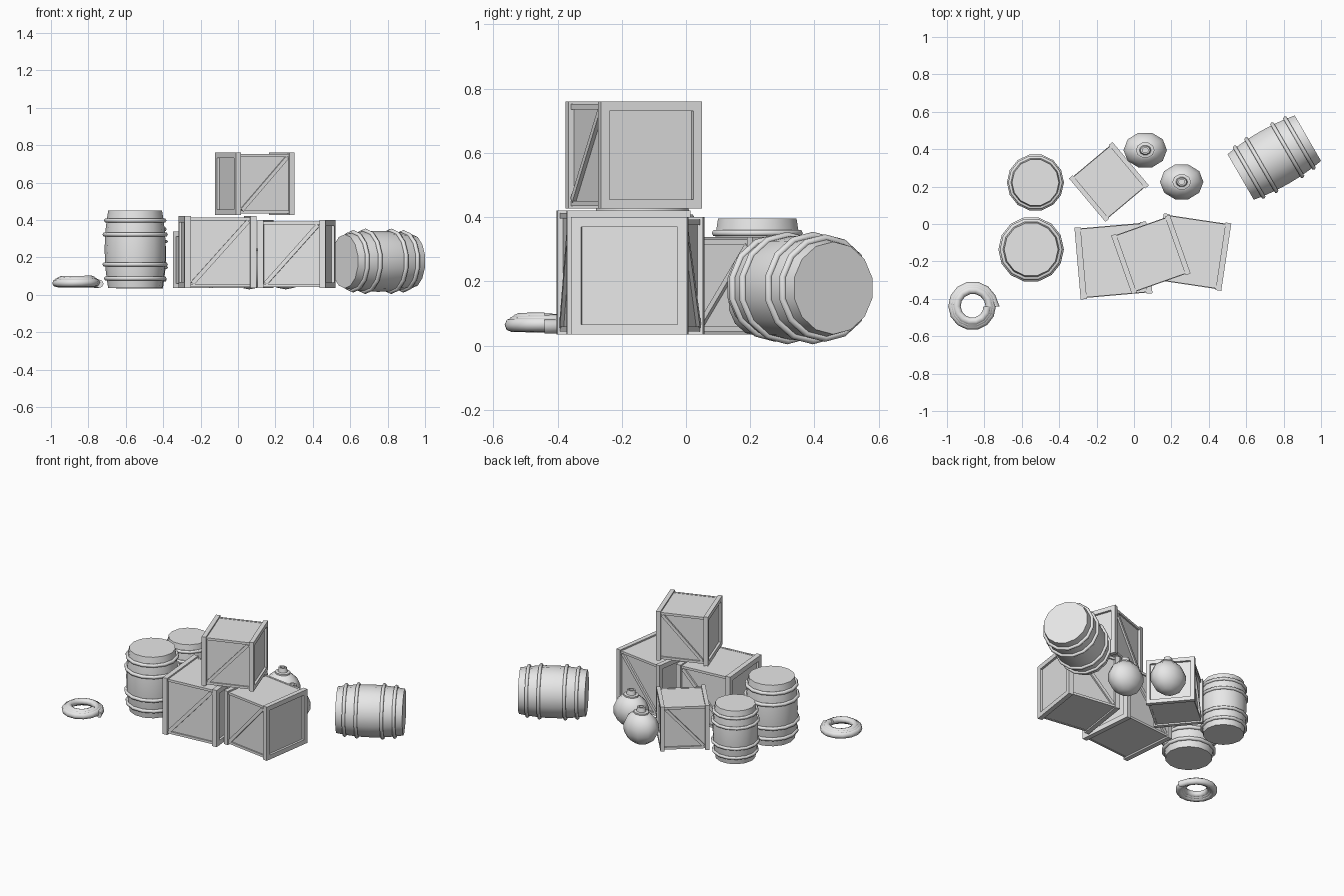
import bpy, bmesh, math
from mathutils import Matrix, Vector

cube = bpy.data.objects.get("Cube")
if cube:
    bpy.data.objects.remove(cube, do_unlink=True)

grey = bpy.data.materials.new("plain grey")
grey.use_nodes = True
grey.diffuse_color = (0.8, 0.8, 0.8, 1)
grey.node_tree.nodes["Principled BSDF"].inputs["Base Color"].default_value = (0.8, 0.8, 0.8, 1)


def finish(bm, name, matrix, smooth=None):
    """Turn a bmesh into a placed object with the shared material."""
    bmesh.ops.recalc_face_normals(bm, faces=bm.faces[:])
    mesh = bpy.data.meshes.new(name)
    bm.to_mesh(mesh)
    bm.free()
    mesh.materials.append(grey)
    obj = bpy.data.objects.new(name, mesh)
    bpy.context.collection.objects.link(obj)
    obj.matrix_world = matrix
    if smooth:
        bpy.ops.object.select_all(action='DESELECT')
        obj.select_set(True)
        bpy.context.view_layer.objects.active = obj
        bpy.ops.object.shade_smooth_by_angle(angle=math.radians(smooth))
    return obj


def lathe(bm, profile, sides):
    """Spin a (radius, height) profile around z."""
    part = bmesh.new()
    verts = [part.verts.new((r, 0, z)) for r, z in profile]
    edges = [part.edges.new(pair) for pair in zip(verts, verts[1:])]
    bmesh.ops.spin(part, geom=verts + edges, cent=(0, 0, 0), axis=(0, 0, 1),
                   angle=math.tau, steps=sides)
    bmesh.ops.remove_doubles(part, verts=part.verts[:], dist=0.0005)
    temp = bpy.data.meshes.new("lathe_temp")
    part.to_mesh(temp)
    part.free()
    bm.from_mesh(temp)
    bpy.data.meshes.remove(temp)


def box(bm, size, centre, turn=Matrix()):
    m = Matrix.Translation(centre) @ turn @ Matrix.Diagonal((*size, 1))
    bmesh.ops.create_cube(bm, size=1, matrix=m)


def place(x, y, z, degrees=0):
    return Matrix.Translation((x, y, z)) @ Matrix.Rotation(math.radians(degrees), 4, 'Z')


# Barrel: bulging body, flat ends, four round hoops
def barrel(name, matrix):
    half = 0.2075
    bulge = lambda z: 0.163 - 0.019 * (z / half) ** 2
    body = bmesh.new()
    rings = [half * k / 4 for k in range(-4, 5)]
    lathe(body, [(0, -half)] + [(bulge(z), z) for z in rings] + [(0, half)], 14)
    finish(body, name + "_body", matrix, 40)
    hoops = bmesh.new()
    for z in (-0.155, -0.08, 0.08, 0.155):
        ring = [(bulge(z) + 0.003 + 0.012 * math.cos(a), z + 0.012 * math.sin(a))
                for a in (math.tau * k / 6 for k in range(7))]
        lathe(hoops, ring, 14)
    finish(hoops, name + "_hoops", matrix, 70)


# Crate: recessed body, square frames on both sides, braces front and back
def crate(name, size, matrix):
    s, t = size / 2, size * 0.085
    body = bmesh.new()
    box(body, (size - 0.03, size - 0.036, size - 0.02), (0, 0, 0))
    finish(body, name + "_body", matrix)

    frame = bmesh.new()
    for side in (-1, 1):
        x = side * (s - t / 2)
        for end in (-1, 1):
            box(frame, (t, t, size), (x, end * (s - t / 2), 0))
            box(frame, (t, size - 2 * t, t), (x, 0, end * (s - t / 2)))
    finish(frame, name + "_side_frames", matrix)

    brace = bmesh.new()
    inner_w, inner_h = size - 2 * t, size - 0.03
    angle = math.atan2(inner_h, inner_w)
    turn = Matrix.Rotation(-angle, 4, 'Y')
    for face in (-1, 1):
        y = face * (s - 0.016)
        box(brace, (math.hypot(inner_w, inner_h) - 0.03, 0.02, t * 0.7), (0, y, 0), turn)
        for end in (-1, 1):
            box(brace, (inner_w, 0.014, 0.016), (0, y, end * (s - 0.016)))
    finish(brace, name + "_braces", matrix)


# Round pot with a collar and a small open neck
def pot(name, matrix):
    bm = bmesh.new()
    belly = [(0.118 * math.sin(a), 0.145 - 0.115 * math.cos(a))
             for a in (math.radians(d) for d in range(0, 151, 25))]
    neck = [(0.05, 0.247), (0.05, 0.257), (0.032, 0.26), (0.026, 0.29),
            (0.016, 0.29), (0.016, 0.27), (0, 0.27)]
    lathe(bm, belly + neck, 10)
    finish(bm, name, matrix @ Matrix.Diagonal((1, 0.84, 0.96, 1)), 40)


# Coiled rope: one tube wound inward and upward
def rope_coil(name, matrix, turns=3, steps=14):
    bm = bmesh.new()
    rings = []
    total = turns * steps
    for k in range(total + 1):
        f, a = k / total, math.tau * k / steps
        r = 0.114 - 0.034 * f + (0.008 if k == 0 else 0)
        out = Vector((math.cos(a), math.sin(a), 0))
        centre = out * r + Vector((0, 0, 0.059 + 0.022 * f))
        rings.append([bm.verts.new(centre + out * 0.022 * math.cos(b)
                                   + Vector((0, 0, 0.022 * math.sin(b))))
                      for b in (math.tau * j / 8 for j in range(8))])
    for one, two in zip(rings, rings[1:]):
        for j in range(8):
            n = (j + 1) % 8
            bm.faces.new((one[j], one[n], two[n], two[j]))
    bm.faces.new(rings[0])
    bm.faces.new(rings[-1])
    finish(bm, name, matrix, 50)


# Standing barrels and the one lying on its side
barrel("large_barrel", place(-0.55, -0.136, 0.2425))
barrel("small_barrel", place(-0.527, 0.222, 0.2155) @ Matrix.Scale(0.87, 4))
barrel("tipped_barrel", place(0.75, 0.355, 0.179, 30) @ Matrix.Rotation(math.pi / 2, 4, 'Y'))

# Crate stack
crate("left_crate", 0.385, place(-0.11, -0.195, 0.2275, 5))
crate("right_crate", 0.365, place(0.313, -0.15, 0.2175, -8.5))
crate("top_crate", 0.333, place(0.09, -0.163, 0.593, 19.5))
crate("back_crate", 0.303, place(-0.134, 0.225, 0.1865, 40))

# Pots and rope
pot("back_pot", place(0.06, 0.395, 0))
pot("near_pot", place(0.255, 0.225, 0))
rope_coil("rope_coil", place(-0.863, -0.44, 0))
